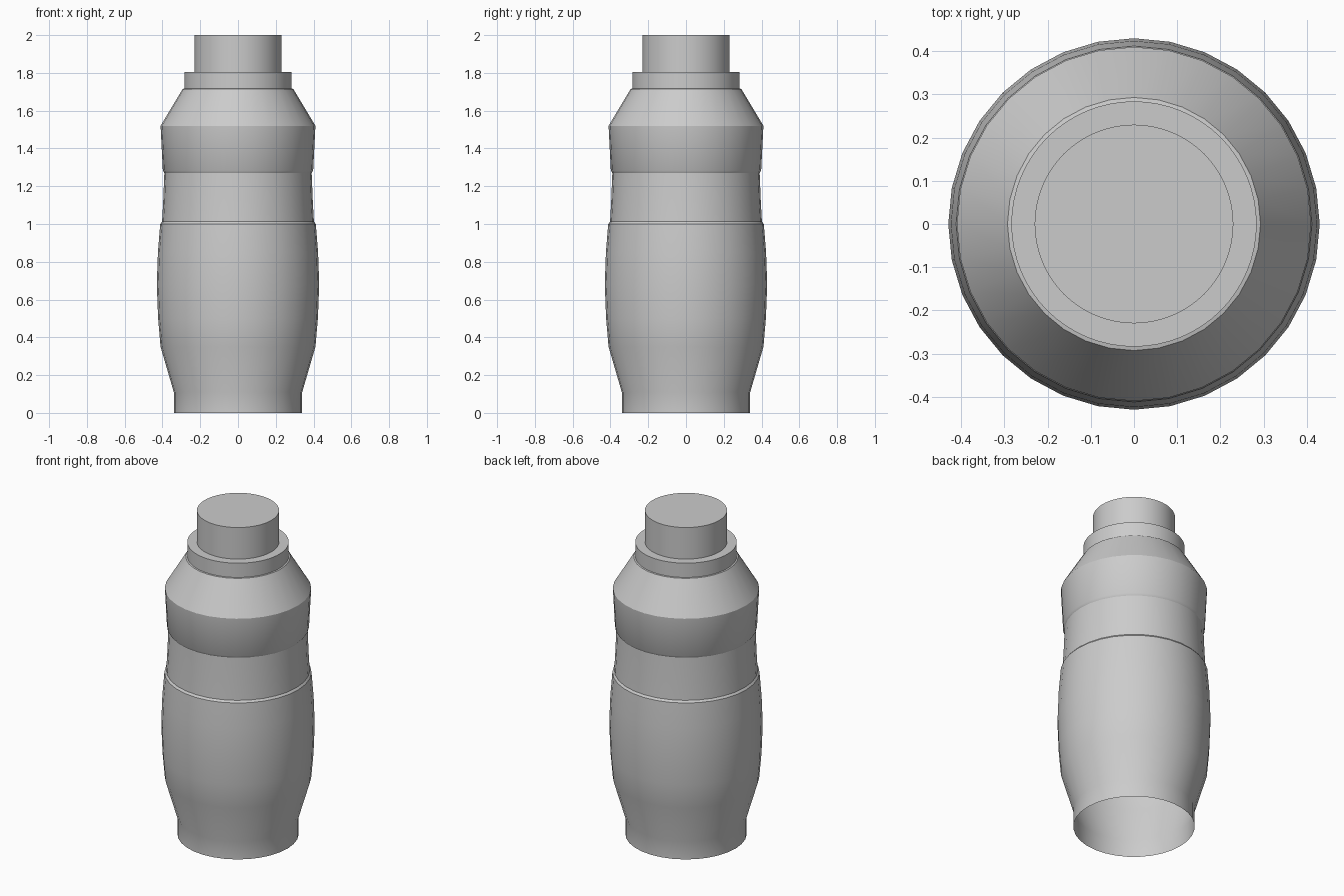
import bpy
import bmesh
import math

cube = bpy.data.objects.get("Cube")
if cube:
    bpy.data.objects.remove(cube, do_unlink=True)

grey = bpy.data.materials.new("light_grey")
grey.use_nodes = True
colour = (0.6, 0.6, 0.6, 1.0)
grey.diffuse_color = colour
grey.node_tree.nodes["Principled BSDF"].inputs["Base Color"].default_value = colour


def lathe(name, profile, sides, cap_top=False):
    """Revolve (radius, height) points around z, with an optional flat lid."""
    bm = bmesh.new()
    rings = []
    for radius, z in profile:
        angles = [math.tau * i / sides for i in range(sides)]
        rings.append([bm.verts.new((radius * math.cos(a), radius * math.sin(a), z))
                      for a in angles])
    for low, high in zip(rings, rings[1:]):
        for i in range(sides):
            j = (i + 1) % sides
            bm.faces.new((low[i], low[j], high[j], high[i]))
    if cap_top:
        bm.faces.new(rings[-1])
    mesh = bpy.data.meshes.new(name)
    bm.to_mesh(mesh)
    bm.free()
    mesh.materials.append(grey)
    obj = bpy.data.objects.new(name, mesh)
    bpy.context.collection.objects.link(obj)
    bpy.ops.object.select_all(action="DESELECT")
    obj.select_set(True)
    bpy.context.view_layer.objects.active = obj
    bpy.ops.object.shade_smooth_by_angle(angle=math.radians(30))
    return obj


# Open-bottomed body: foot, bulging belly, waist grip and sloped shoulder
lathe("body", [
    (0.34, 0), (0.34, 0.11), (0.41, 0.35), (0.423, 0.5), (0.43, 0.68),
    (0.424, 0.85), (0.412, 1.0), (0.402, 1.012), (0.396, 1.12), (0.39, 1.27),
    (0.398, 1.283), (0.41, 1.52), (0.293, 1.715), (0.28, 1.718),
], 32)

# Collar and cap stacked on the shoulder
lathe("collar", [(0.284, 1.71), (0.284, 1.805)], 64, cap_top=True)
lathe("cap", [(0.23, 1.8), (0.23, 2.0)], 64, cap_top=True)
